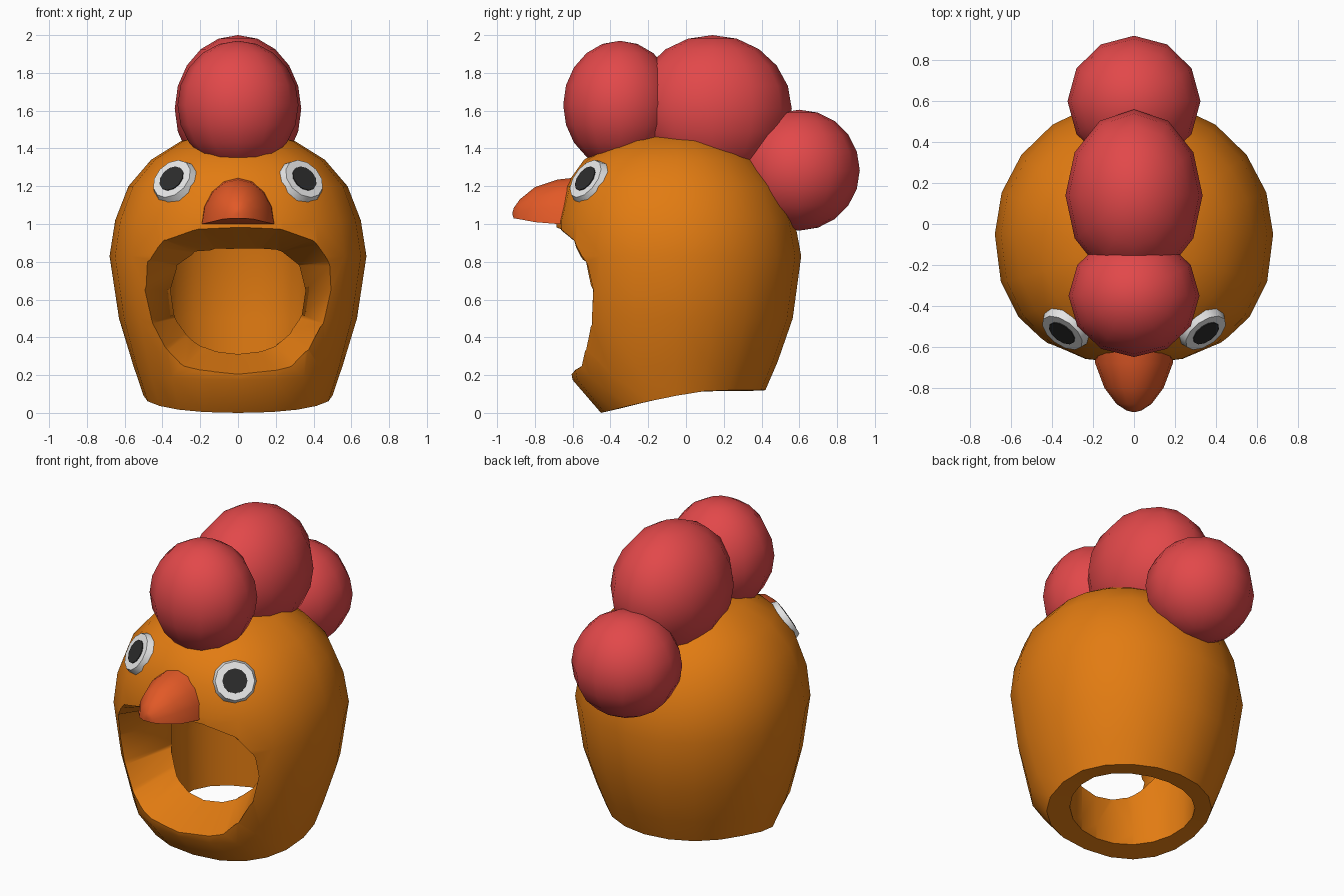
import bpy, bmesh, math
from mathutils import Vector

if "Cube" in bpy.data.objects:
    bpy.data.objects.remove(bpy.data.objects["Cube"])


def material(name, rgb):
    m = bpy.data.materials.new(name)
    m.diffuse_color = (*rgb, 1)
    m.use_nodes = True
    m.node_tree.nodes["Principled BSDF"].inputs["Base Color"].default_value = m.diffuse_color
    return m


ORANGE = material("orange", (0.76, 0.20, 0.006))
RED = material("red", (0.76, 0.065, 0.068))
BEAK = material("beak orange", (0.76, 0.10, 0.02))
WHITE = material("white", (0.86, 0.86, 0.86))
BLACK = material("black", (0.025, 0.025, 0.025))


def finish(name, bm, mat=None):
    bmesh.ops.recalc_face_normals(bm, faces=bm.faces[:])
    me = bpy.data.meshes.new(name)
    bm.to_mesh(me)
    bm.free()
    ob = bpy.data.objects.new(name, me)
    bpy.context.collection.objects.link(ob)
    if mat:
        me.materials.append(mat)
    return ob


def smooth(ob, angle=55):
    bpy.ops.object.select_all(action='DESELECT')
    ob.select_set(True)
    bpy.context.view_layer.objects.active = ob
    bpy.ops.object.shade_smooth_by_angle(angle=math.radians(angle))


def loft(name, rings, start, end, mat=None):
    """Skin closed rings, each end closed by a fan to a centre point."""
    bm = bmesh.new()
    rows = [[bm.verts.new(p) for p in r] for r in rings]
    n = len(rows[0])
    for a, b in zip(rows, rows[1:]):
        for i in range(n):
            j = (i + 1) % n
            bm.faces.new((a[i], a[j], b[j], b[i]))
    for row, c in ((rows[0], start), (rows[-1], end)):
        v = bm.verts.new(c)
        for i in range(n):
            bm.faces.new((row[i], row[(i + 1) % n], v))
    return finish(name, bm, mat)


def oval(z, hw, yf, yb, cy, drop=0.0, front=2.3, seg=20):
    """Horizontal ring, squarer at the front, dipping forward by drop."""
    pts = []
    for i in range(seg):
        a = 2 * math.pi * i / seg
        s, c = math.sin(a), math.cos(a)
        e = 2 / (front if c < 0 else 2.0)
        x = math.copysign(abs(s) ** e, s) * hw
        y = cy + abs(c) ** e * ((yb - cy) if c > 0 else (yf - cy))
        dip = 0.12 * (max(0, 0.15 - y) / 0.6) ** 1.3
        pts.append((x, y, z - drop * dip))
    return pts


# Head: outer shape
rows = [(0.12, 0.50, -0.45, 0.42, 1), (0.27, 0.555, -0.60, 0.485, 0.6),
        (0.50, 0.63, -0.66, 0.565, 0), (0.83, 0.68, -0.69, 0.61, 0),
        (1.02, 0.65, -0.685, 0.575, 0), (1.20, 0.58, -0.64, 0.50, 0),
        (1.34, 0.46, -0.54, 0.37, 0), (1.44, 0.30, -0.37, 0.22, 0)]
head = loft("head", [oval(z, w, f, b, -0.05, d) for z, w, f, b, d in rows],
            (0, -0.02, 0.10), (0, -0.07, 1.5), ORANGE)

# Neck cavity cutter
CY, CD, CW = -0.015, 0.335, 0.40
cav = [(-0.1, 0.98), (0.12, 0.98), (0.5, 1), (0.95, 1), (1.1, 0.8), (1.18, 0.45)]
cavity = loft("neck_cutter",
              [oval(z, CW * k, CY - CD * k, CY + CD * k, CY, 0, 2) for z, k in cav],
              (0, CY, -0.1), (0, CY, 1.2))

# Mouth cutter: funnel from the face outline to the cavity outline
outer = [(0, -.68, .98), (.2, -.65, .97), (.38, -.57, .91), (.48, -.53, .80),
         (.50, -.51, .65), (.46, -.52, .47), (.38, -.545, .33), (.29, -.57, .24),
         (.13, -.60, .215), (0, -.605, .205)]
inner = [(0, .87), (.12, .87), (.23, .855), (.325, .78), (.36, .65),
         (.34, .52), (.28, .42), (.20, .35), (.10, .32), (0, .31)]
P = [Vector(p) for p in outer]
Q = [Vector((x, CY - CD * math.sqrt(1 - (x / CW) ** 2), z)) for x, z in inner]
flip = lambda pts: pts + [Vector((-p.x, p.y, p.z)) for p in pts[-2:0:-1]]
P, Q = flip(P), flip(Q)
mouth = loft("mouth_cutter",
             [[p + (p - q) * 0.25 for p, q in zip(P, Q)],
              [q - (p - q) * 0.2 for p, q in zip(P, Q)]],
             (0, -1.3, 0.6), (0, 0, 0.6))

bpy.context.view_layer.objects.active = head
for cutter in (cavity, mouth):
    cutter.hide_render = True
    m = head.modifiers.new("cut", 'BOOLEAN')
    m.operation, m.solver, m.object = 'DIFFERENCE', 'EXACT', cutter
    bpy.ops.object.modifier_apply(modifier=m.name)
    bpy.data.objects.remove(cutter)
smooth(head)

# Comb: three lobes
for name, c, r in (("comb_front", (0, -.35, 1.63), (.32, .30, .34)),
                   ("comb_middle", (0, .14, 1.61), (.335, .42, .39)),
                   ("comb_back", (0, .60, 1.285), (.325, .32, .32))):
    bm = bmesh.new()
    bmesh.ops.create_uvsphere(bm, u_segments=12, v_segments=10, radius=1)
    for v in bm.verts:
        v.co = Vector([c[i] + r[i] * v.co[i] for i in range(3)])
    smooth(finish(name, bm, RED))

# Beak: domed sections with a flat underside
stations = [(-.55, .20, 1.25, 1.0), (-.68, .19, 1.235, 1.0), (-.80, .145, 1.195, 1.01),
            (-.88, .085, 1.13, 1.025), (-.912, .035, 1.085, 1.03)]
rings = [[(w * math.cos(math.pi * i / 8), y, b + (t - b) * math.sin(math.pi * i / 8))
          for i in range(9)] for y, w, t, b in stations]
smooth(loft("beak", rings, (0, -.55, 1.08), (0, -.92, 1.055), BEAK))


# Eyes and pupils
def disc(name, centre, normal, r1, r2, depth, mat):
    bm = bmesh.new()
    bmesh.ops.create_cone(bm, cap_ends=True, segments=12, radius1=r1, radius2=r2, depth=depth)
    q = normal.to_track_quat('Z', 'Y')
    for v in bm.verts:
        v.co = centre + q @ v.co
    smooth(finish(name, bm, mat), 40)


for side, label in ((-1, "left"), (1, "right")):
    n = Vector((side * 0.5, -0.68, 0.50)).normalized()
    c = Vector((side * 0.333, -0.508, 1.222))
    disc(label + "_eye", c, n, 0.142, 0.115, 0.07, WHITE)
    disc(label + "_pupil", c + n * 0.036, n, 0.073, 0.073, 0.008, BLACK)
